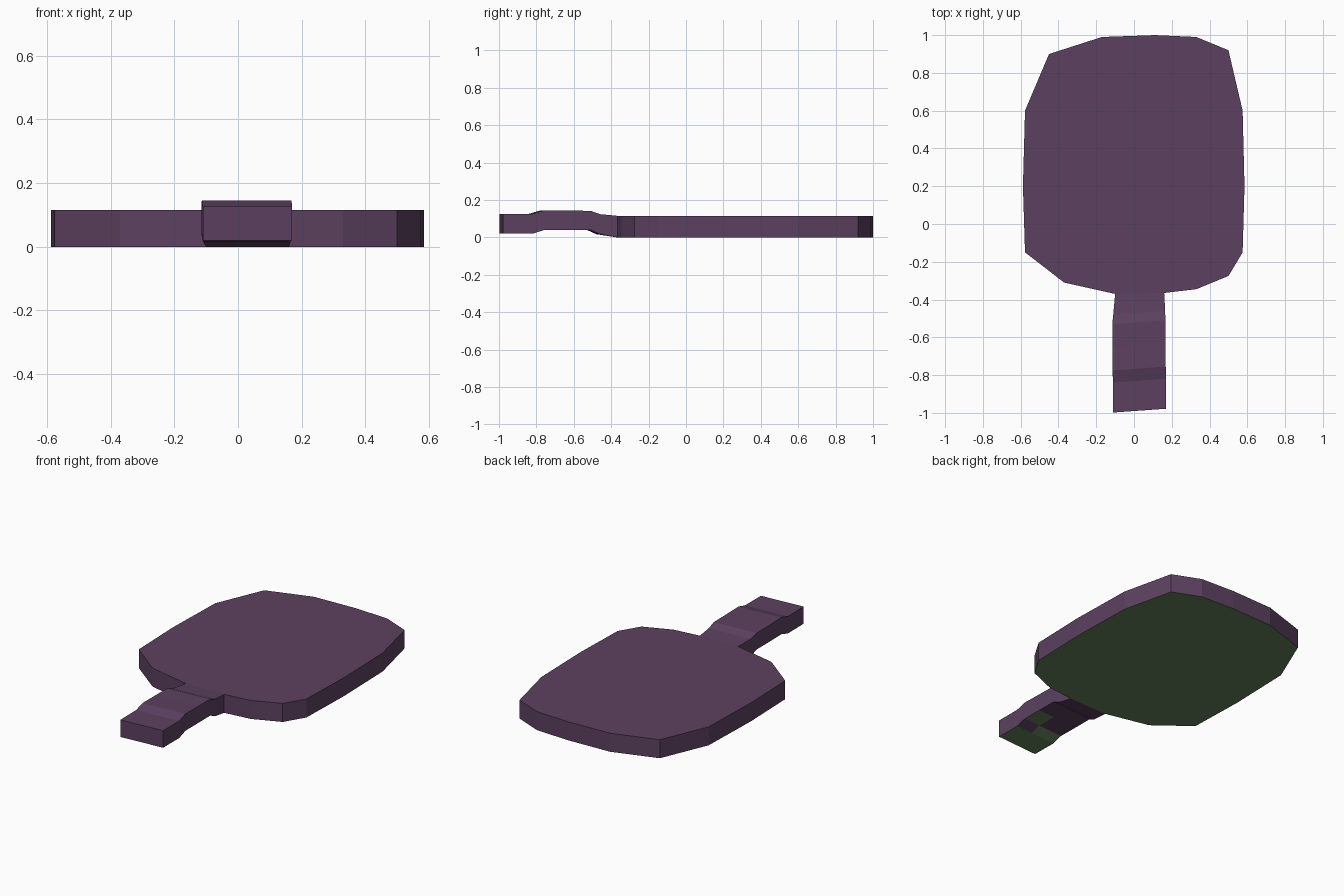
import bpy, bmesh

if "Cube" in bpy.data.objects:
    bpy.data.objects.remove(bpy.data.objects["Cube"])


def material(name, rgb):
    m = bpy.data.materials.new(name)
    m.diffuse_color = (*rgb, 1)
    m.use_nodes = True
    m.node_tree.nodes["Principled BSDF"].inputs["Base Color"].default_value = m.diffuse_color
    return m


PURPLE = material("plum", (0.107, 0.053, 0.117))
GREEN = material("moss green", (0.13, 0.22, 0.105))


def finish(name, bm):
    bmesh.ops.recalc_face_normals(bm, faces=bm.faces)
    mesh = bpy.data.meshes.new(name)
    bm.to_mesh(mesh)
    bm.free()
    mesh.materials.append(PURPLE)
    mesh.materials.append(GREEN)
    obj = bpy.data.objects.new(name, mesh)
    bpy.context.collection.objects.link(obj)


# Paddle blade: outline extruded upward, green underside, open at the handle joint
outline = [(-0.17, 0.99), (0.11, 1.0), (0.33, 0.99), (0.50, 0.92), (0.575, 0.60),
           (0.585, 0.20), (0.575, -0.15), (0.50, -0.275), (0.33, -0.345), (0.16, -0.365),
           (-0.10, -0.37), (-0.37, -0.31), (-0.577, -0.15), (-0.588, 0.20),
           (-0.577, 0.60), (-0.45, 0.90)]
bm = bmesh.new()
low = [bm.verts.new((x, y, 0)) for x, y in outline]
high = [bm.verts.new((x, y, 0.115)) for x, y in outline]
bm.faces.new(low).material_index = 1
bm.faces.new(high)
n = len(outline)
for i in range(n):
    j = (i + 1) % n
    if max(outline[i][1], outline[j][1]) > -0.36:
        bm.faces.new((low[i], low[j], high[j], high[i]))
finish("paddle_blade", bm)

# Handle: stepped sections (left x, right x, left y, underside z, top z)
sections = [(-0.10, 0.16, -0.37, 0.0, 0.115), (-0.11, 0.165, -0.48, 0.017, 0.124),
            (-0.115, 0.166, -0.53, 0.04, 0.142), (-0.115, 0.167, -0.65, 0.04, 0.143),
            (-0.113, 0.168, -0.775, 0.04, 0.145), (-0.112, 0.17, -0.84, 0.02, 0.126),
            (-0.11, 0.17, -0.998, 0.02, 0.126)]
columns = (0, 0.6, 1)
bm = bmesh.new()
rows = []
for k, (x0, x1, y, zb, zt) in enumerate(sections):
    skew = 0.005 if k == 0 else 0.02
    rows.append([[bm.verts.new((x0 + (x1 - x0) * t, y + skew * t, z)) for t in columns]
                 for z in (zb, zt)])
# Green underside at the tip, plum in the raised grip, with a plum chip on the step
green_cells = {(3, 1), (4, 0), (5, 0), (5, 1)}
for k in range(len(rows) - 1):
    a, b = rows[k], rows[k + 1]
    for c in range(2):
        for side in range(2):
            f = bm.faces.new((a[side][c], a[side][c + 1], b[side][c + 1], b[side][c]))
            if side == 0 and (k, c) in green_cells:
                f.material_index = 1
    for c in (0, 2):
        bm.faces.new((a[0][c], a[1][c], b[1][c], b[0][c]))
end = rows[-1]
for c in range(2):
    bm.faces.new((end[0][c], end[0][c + 1], end[1][c + 1], end[1][c]))
finish("handle", bm)
